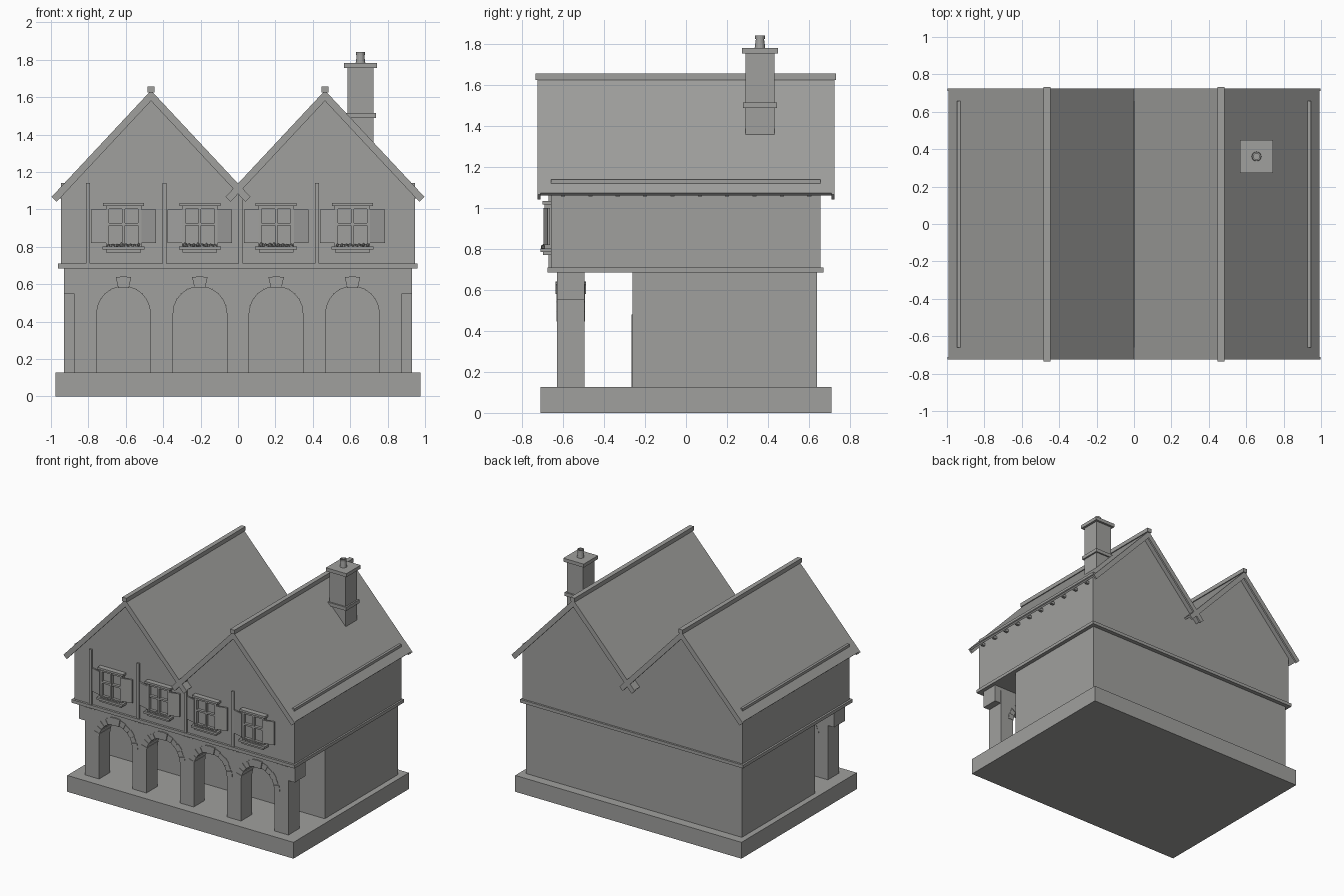
import bpy, bmesh, random
from math import sin, cos, pi, atan
from mathutils import Vector

if "Cube" in bpy.data.objects:
    bpy.data.objects.remove(bpy.data.objects["Cube"], do_unlink=True)

stone = bpy.data.materials.new("plain grey")
stone.use_nodes = True
GREY = (0.35, 0.35, 0.34, 1)
stone.diffuse_color = GREY
stone.node_tree.nodes["Principled BSDF"].inputs["Base Color"].default_value = GREY


def finish(name, bm):
    bmesh.ops.recalc_face_normals(bm, faces=bm.faces)
    mesh = bpy.data.meshes.new(name)
    bm.to_mesh(mesh)
    bm.free()
    mesh.materials.append(stone)
    ob = bpy.data.objects.new(name, mesh)
    bpy.context.collection.objects.link(ob)
    return ob


def add_box(bm, x, y, z):
    verts = bmesh.ops.create_cube(bm, size=1)["verts"]
    for v in verts:
        v.co = Vector([a + (b - a) * (c + 0.5) for (a, b), c in zip((x, y, z), v.co)])


def add_prism(bm, outline, y0, y1):
    """Extrude an x-z outline along y."""
    face = bm.faces.new([bm.verts.new((x, y0, z)) for x, z in outline])
    ext = bmesh.ops.extrude_face_region(bm, geom=[face])["geom"]
    for v in ext:
        if isinstance(v, bmesh.types.BMVert):
            v.co.y = y1


def box(name, x, y, z):
    bm = bmesh.new()
    add_box(bm, x, y, z)
    return finish(name, bm)


def prism(name, outline, y0, y1):
    bm = bmesh.new()
    add_prism(bm, outline, y0, y1)
    return finish(name, bm)


BAYS = [-0.612, -0.204, 0.204, 0.612]
PITCH = 0.408

# Main masses
box("base_slab", (-0.975, 0.975), (-0.71, 0.71), (0, 0.127))
box("ground_floor", (-0.93, 0.93), (-0.26, 0.64), (0.12, 0.69))
box("door", (-0.12, 0.118), (-0.266, -0.25), (0.12, 0.48))
box("upper_floor", (-0.947, 0.947), (-0.66, 0.657), (0.69, 1.14))
box("floor_ledge", (-0.962, 0.96), (-0.677, 0.672), (0.685, 0.71))

# Arcade: pillars and a wall cut by round arches
for i in range(5):
    px = (i - 2) * PITCH
    box("pillar", (px - 0.06, px + 0.06), (-0.63, -0.495), (0.12, 0.656))

SPRING, R_IN, R_OUT = 0.445, 0.145, 0.19
outline = [(-0.93, 0.69), (-0.93, 0.55), (-0.8, 0.55)]
for cx in BAYS:
    outline += [(cx - R_IN * cos(pi * k / 20), SPRING + R_IN * sin(pi * k / 20)) for k in range(21)]
outline += [(0.8, 0.55), (0.93, 0.55), (0.93, 0.69)]
prism("arcade_wall", outline, -0.629, -0.496)

# Arch stones with a larger keystone
bm = bmesh.new()


def wedge(cx, a0, a1, r0, r1, proud):
    pts = [(r0, a0), (r1, a0), (r1, (a0 + a1) / 2), (r1, a1), (r0, a1), (r0, (a0 + a1) / 2)]
    add_prism(bm, [(cx + r * cos(a), SPRING + r * sin(a)) for r, a in pts],
              -0.63 - proud, -0.495 + proud)


for cx in BAYS:
    wedge(cx, pi / 2 - 0.21, pi / 2 + 0.21, 0.138, 0.197, 0.008)
    step = (pi / 2 - 0.21) / 5
    for side in (0, 1):
        for k in range(5):
            a = k * step + 0.012
            b = (k + 1) * step - 0.012
            if side:
                a, b = pi - b, pi - a
            wedge(cx, a, b, R_IN - 0.003, R_OUT - 0.006 * (k % 2), 0.003)
finish("arch_stones", bm)

# Timber posts between the windows
for cx in BAYS:
    box("wall_post", (cx - 0.2, cx - 0.178), (-0.672, -0.655), (0.705, 1.14))

# Windows with sill box, flowers and splayed shutters
random.seed(4)
for cx in BAYS:
    bm = bmesh.new()
    add_box(bm, (cx - 0.09, cx + 0.09), (-0.668, -0.655), (0.81, 1.015))
    for x0, x1 in ((-0.095, -0.078), (-0.007, 0.007), (0.078, 0.095)):
        add_box(bm, (cx + x0, cx + x1), (-0.69, -0.655), (0.8, 1.018))
    for z0, z1 in ((0.8, 0.815), (0.913, 0.927), (1.002, 1.018)):
        add_box(bm, (cx - 0.094, cx + 0.094), (-0.689, -0.655), (z0, z1))
    add_box(bm, (cx - 0.11, cx + 0.11), (-0.7, -0.655), (1.018, 1.034))
    finish("window_frame", bm)

    bm = bmesh.new()
    add_box(bm, (cx - 0.112, cx + 0.112), (-0.71, -0.655), (0.786, 0.803))
    add_box(bm, (cx - 0.093, cx + 0.093), (-0.698, -0.655), (0.77, 0.786))
    finish("window_sill", bm)

    bm = bmesh.new()
    for k in range(8):
        ball = bmesh.ops.create_icosphere(bm, subdivisions=1, radius=random.uniform(0.008, 0.013))
        spot = Vector((cx - 0.08 + k * 0.023, -0.697, random.uniform(0.805, 0.812)))
        bmesh.ops.translate(bm, verts=ball["verts"], vec=spot)
    finish("flowers", bm)

    for s in (-1, 1):
        shutter = box("shutter", (cx + s * 0.095, cx + s * 0.173), (-0.675, -0.663), (0.82, 1.0))
        for v in shutter.data.vertices:
            if abs(v.co.x - cx) < 0.12:
                v.co.y -= 0.02
        if s < 0:
            shutter.data.flip_normals()

# Twin gabled roof
APEX, SLOPE = 1.636, 1.07
ANG = atan(SLOPE)


def chevron(cx, run, thick):
    low = APEX - SLOPE * run
    xi, zi = run - thick * sin(ANG), low - thick * cos(ANG)
    return [(cx - run, low), (cx, APEX), (cx + run, low),
            (cx + xi, zi), (cx, APEX - thick / cos(ANG)), (cx - xi, zi)]


for cx in (-0.465, 0.465):
    prism("gable", [(cx - 0.46, 1.135), (cx, 1.627), (cx + 0.46, 1.135)], -0.66, 0.657)
    prism("roof_slab", chevron(cx, 0.527, 0.015), -0.715, 0.715)
    prism("bargeboard_front", chevron(cx, 0.532, 0.038), -0.725, -0.71)
    prism("bargeboard_back", chevron(cx, 0.532, 0.038), 0.71, 0.725)
    box("ridge_cap", (cx - 0.018, cx + 0.018), (-0.735, 0.732), (1.625, 1.657))

# Rafter tails under the outer eaves
for s in (-1, 1):
    bm = bmesh.new()
    for k in range(10):
        y = -0.6 + k * 0.1335
        add_box(bm, sorted((s * 0.94, s * 0.978)), (y - 0.01, y + 0.01), (1.057, 1.078))
    finish("rafter_tails", bm)

# Chimney with band, cap and hollow pot
box("chimney_stack", (0.585, 0.725), (0.29, 0.432), (1.3, 1.757))
box("chimney_band", (0.573, 0.737), (0.279, 0.443), (1.488, 1.515))
box("chimney_cap", (0.567, 0.743), (0.273, 0.449), (1.755, 1.782))
profile = [(0.026, 1.78), (0.02, 1.825), (0.024, 1.826), (0.024, 1.842), (0.016, 1.842), (0.016, 1.79)]
bm = bmesh.new()
verts = [bm.verts.new((r, 0, z)) for r, z in profile]
edges = [bm.edges.new(pair) for pair in zip(verts, verts[1:])]
bmesh.ops.spin(bm, geom=verts + edges, cent=(0, 0, 0), axis=(0, 0, 1), angle=2 * pi, steps=16)
bmesh.ops.remove_doubles(bm, verts=bm.verts, dist=0.0005)
bmesh.ops.holes_fill(bm, edges=[e for e in bm.edges if e.is_boundary], sides=0)
pot = finish("chimney_pot", bm)
pot.location = (0.655, 0.361, 0)
